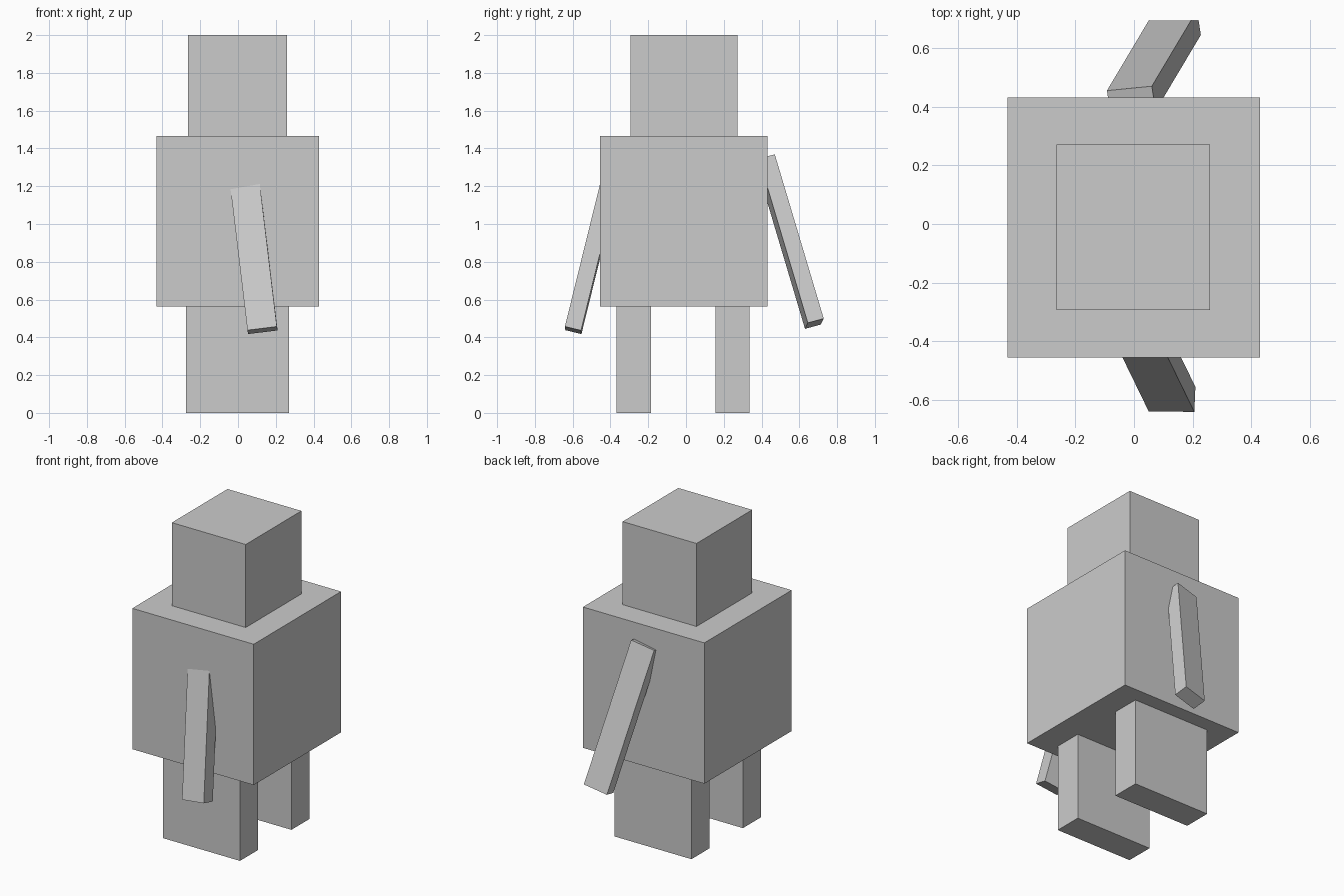
import bpy
from mathutils import Matrix, Vector

cube = bpy.data.objects.get("Cube")
if cube:
    bpy.data.objects.remove(cube, do_unlink=True)

grey = bpy.data.materials.new("plain grey")
grey.use_nodes = True
colour = (0.6, 0.6, 0.6, 1)
grey.diffuse_color = colour
grey.node_tree.nodes["Principled BSDF"].inputs["Base Color"].default_value = colour


def unit_box(name, matrix):
    """Unit cube stretched and placed by a matrix."""
    bpy.ops.mesh.primitive_cube_add(size=1)
    obj = bpy.context.object
    obj.name = name
    obj.matrix_world = matrix
    obj.data.materials.append(grey)
    return obj


def block(name, low, high):
    """Upright box between two opposite corners."""
    low, high = Vector(low), Vector(high)
    unit_box(name, Matrix.LocRotScale((low + high) / 2, None, high - low))


def arm(name, hand_corner, down, across, side):
    """Tilted bar that runs from the hand up into the torso."""
    down = Vector(down).normalized()
    across = Vector(across)
    across = (across - across.project(down)).normalized()
    inward = down.cross(across) * side
    length, width, thickness = 0.92, 0.157, 0.088
    centre = (Vector(hand_corner) + across * width / 2
              + inward * thickness / 2 - down * length / 2)
    axes = Matrix((across, down.cross(across), down)).transposed()
    unit_box(name, Matrix.LocRotScale(centre, axes.to_quaternion()
                                      if axes.determinant() > 0 else
                                      Matrix((across, across.cross(down), down)).transposed().to_quaternion(),
                                      (width, thickness, length)))


# Head and torso
block("head", (-0.265, -0.293, 1.465), (0.26, 0.272, 2))
block("torso", (-0.432, -0.455, 0.563), (0.43, 0.431, 1.467))

# Legs
for name, y in (("front_leg", -0.367), ("back_leg", 0.155)):
    block(name, (-0.274, y, 0), (0.271, y + 0.181, 0.565))

# Arms, splayed out from the torso
arm("front_arm", (0.05, -0.639, 0.438), (0.09, -0.185, -0.75), (0.157, -0.002, 0.02), -1)
arm("back_arm", (0.075, 0.63, 0.445), (0.127, 0.213, -0.715), (0.15, 0.015, 0.03), -1)
